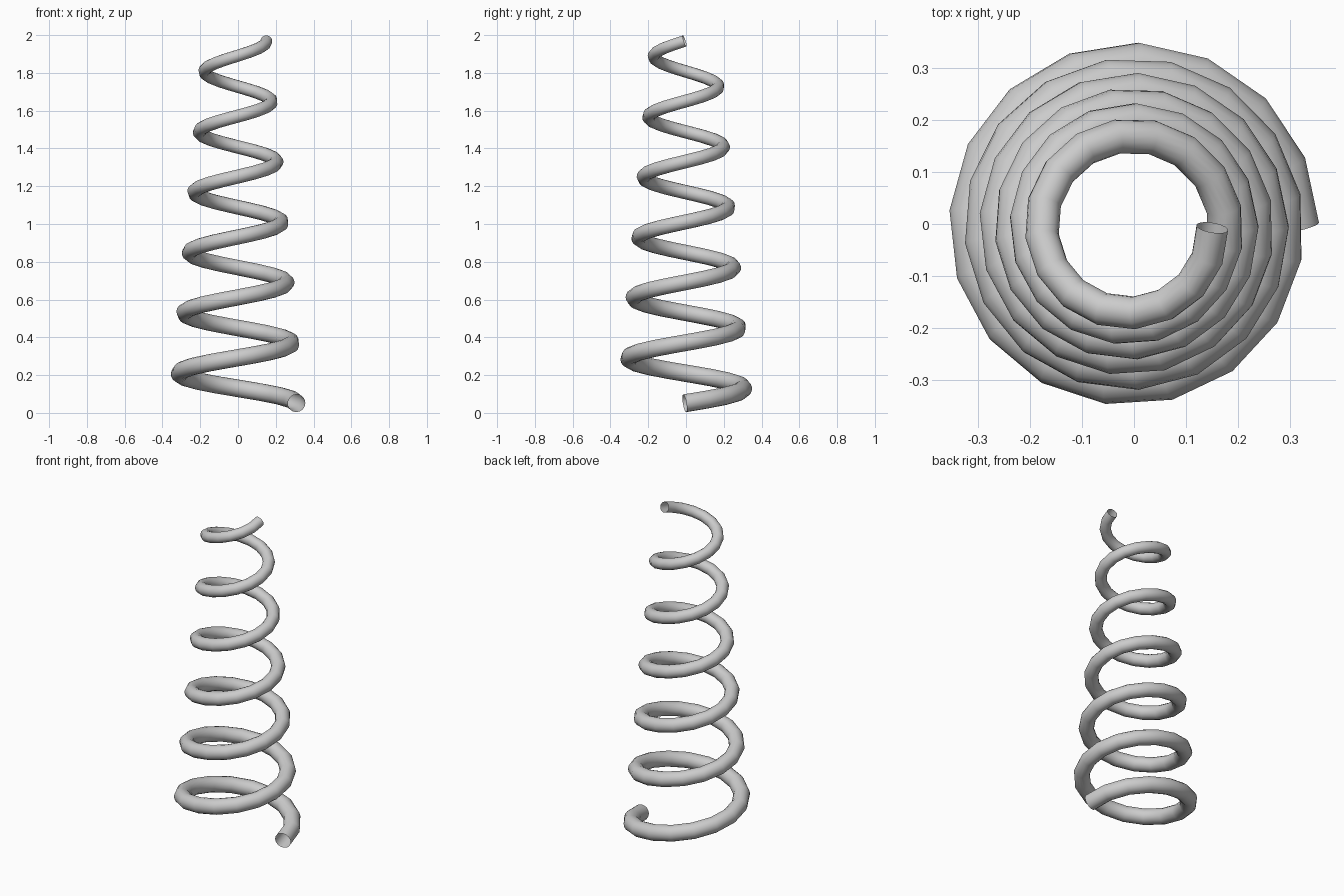
import bpy
from math import cos, sin, tau

cube = bpy.data.objects.get("Cube")
if cube:
    bpy.data.objects.remove(cube, do_unlink=True)

TURNS = 6
POINTS = 100
COIL_RADIUS = (0.317, 0.158)   # bottom, top
WIRE_RADIUS = (0.0475, 0.031)
HEIGHT = (0.051, 1.969)
CENTRE = -0.007


def blend(ends, t):
    return ends[0] + (ends[1] - ends[0]) * t


# Plain grey wire
grey = bpy.data.materials.new("grey_metal")
grey.use_nodes = True
colour = (0.6, 0.6, 0.6, 1)
grey.diffuse_color = colour
for node in grey.node_tree.nodes:
    if node.type == 'BSDF_PRINCIPLED':
        node.inputs["Base Color"].default_value = colour

# Tapered helix path swept by a round, open-ended bevel
curve = bpy.data.curves.new("conical_spring", 'CURVE')
curve.dimensions = '3D'
curve.bevel_depth = 1
curve.bevel_resolution = 6
curve.use_fill_caps = False
spline = curve.splines.new('POLY')
spline.points.add(POINTS - 1)
spline.use_smooth = True
for i, point in enumerate(spline.points):
    t = i / (POINTS - 1)
    angle = t * TURNS * tau
    r = blend(COIL_RADIUS, t)
    point.co = (CENTRE + r * cos(angle), CENTRE + r * sin(angle), blend(HEIGHT, t), 1)
    point.radius = blend(WIRE_RADIUS, t)
curve.materials.append(grey)

spring = bpy.data.objects.new("conical_spring", curve)
bpy.context.collection.objects.link(spring)

# Turn the swept wire into a smooth mesh
bpy.ops.object.select_all(action='DESELECT')
spring.select_set(True)
bpy.context.view_layer.objects.active = spring
bpy.ops.object.convert(target='MESH')
bpy.ops.object.shade_smooth()
